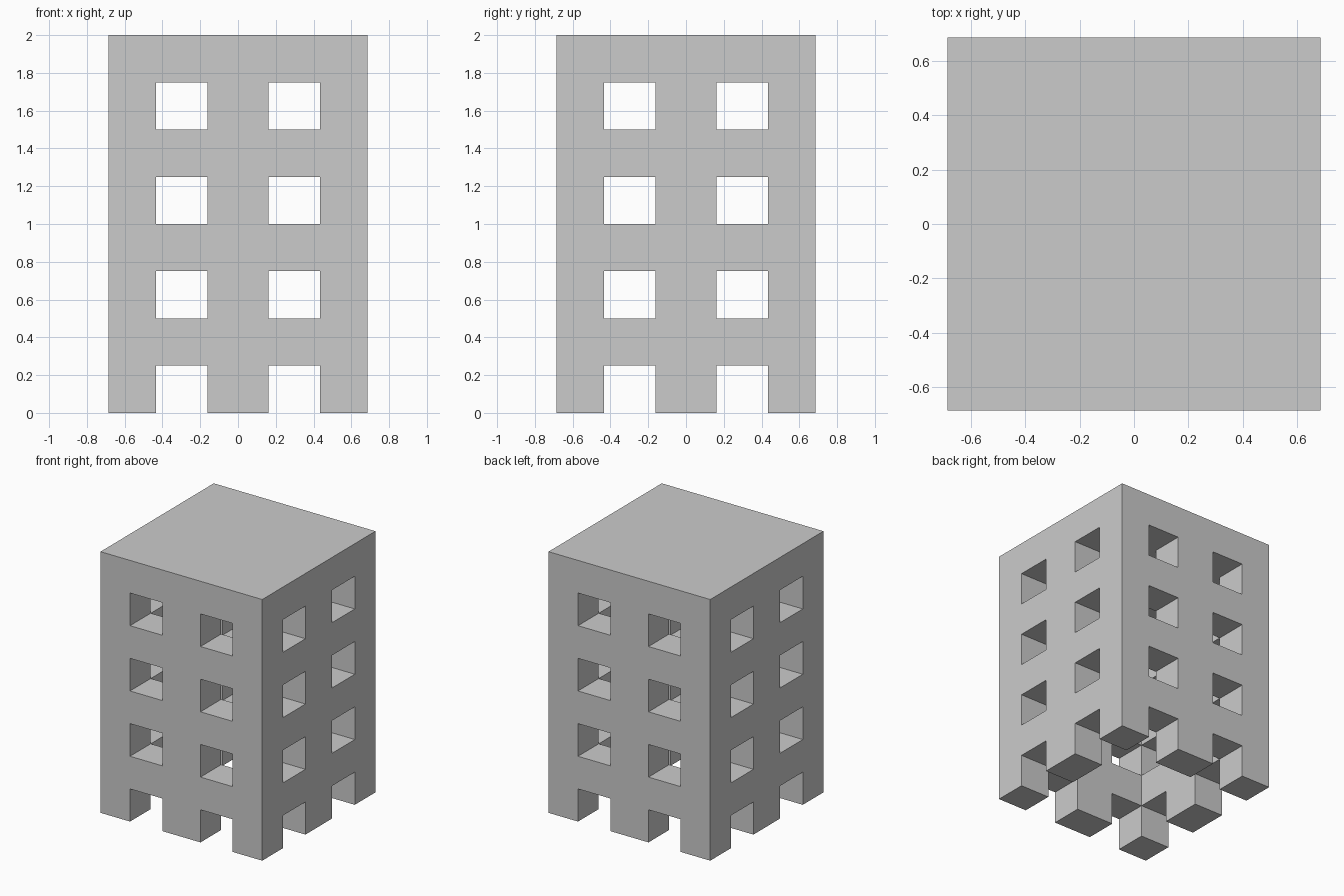
import bpy, bmesh

if "Cube" in bpy.data.objects:
    bpy.data.objects.remove(bpy.data.objects["Cube"])

# Grid lines: corner post, window, middle post, window, corner post; storeys every 0.25
PLAN = [-0.685, -0.435, -0.162, 0.162, 0.435, 0.685]
LEVELS = [0.25 * k for k in range(9)]
NX, NZ = len(PLAN) - 1, len(LEVELS) - 1


def solid(i, j, k):
    """True where the grid cell is part of the hollow tower."""
    if not (0 <= i < NX and 0 <= j < NX and 0 <= k < NZ):
        return False
    if k == NZ - 1:                        # roof slab
        return True
    if 0 < i < NX - 1 and 0 < j < NX - 1:  # open shaft, no floors
        return False
    if k % 2 == 1:                         # solid band of wall
        return True
    return i % 2 == 0 and j % 2 == 0       # posts between the windows


bm = bmesh.new()
cache = {}


def vert(i, j, k):
    if (i, j, k) not in cache:
        cache[i, j, k] = bm.verts.new((PLAN[i], PLAN[j], LEVELS[k]))
    return cache[i, j, k]


# Skin every solid cell side that meets open air
for i in range(NX):
    for j in range(NX):
        for k in range(NZ):
            if not solid(i, j, k):
                continue
            for axis in range(3):
                u, v = (axis + 1) % 3, (axis + 2) % 3
                for side in (0, 1):
                    near = [i, j, k]
                    near[axis] += 2 * side - 1
                    if solid(*near):
                        continue
                    ring = []
                    for du, dv in ((0, 0), (1, 0), (1, 1), (0, 1)):
                        p = [i, j, k]
                        p[axis] += side
                        p[u] += du
                        p[v] += dv
                        ring.append(vert(*p))
                    bm.faces.new(ring if side else ring[::-1])

# Windowed tower with open shaft and roof
mesh = bpy.data.meshes.new("windowed_tower")
bm.to_mesh(mesh)
bm.free()
tower = bpy.data.objects.new("windowed_tower", mesh)
bpy.context.collection.objects.link(tower)
